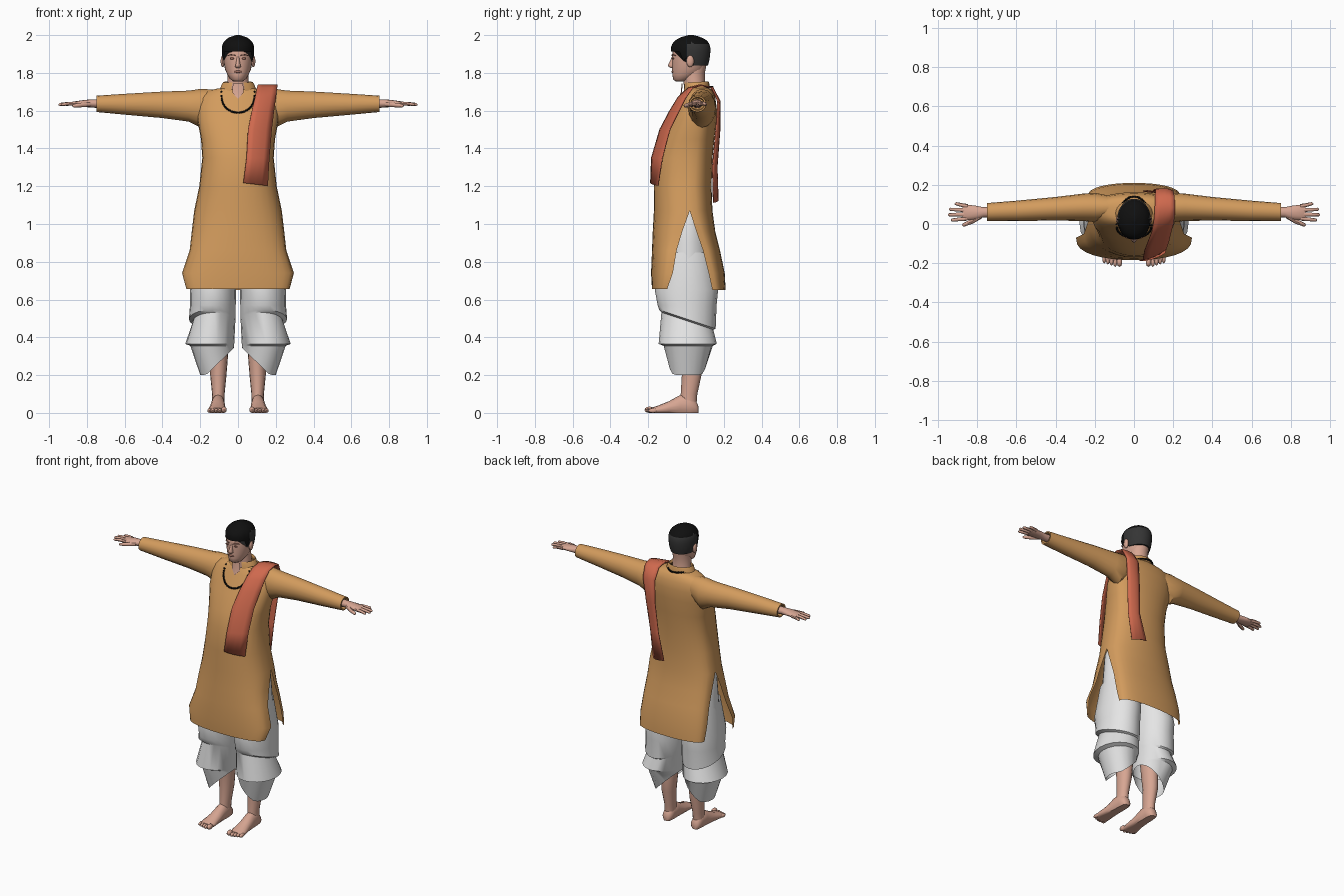
import bpy, bmesh, math
from mathutils import Vector

if "Cube" in bpy.data.objects:
    bpy.data.objects.remove(bpy.data.objects["Cube"])


def material(name, r, g, b):
    m = bpy.data.materials.new(name)
    m.diffuse_color = (r, g, b, 1)
    m.use_nodes = True
    m.node_tree.nodes["Principled BSDF"].inputs["Base Color"].default_value = m.diffuse_color
    return m


OCHRE = material("ochre_cloth", .65, .33, .11)
RUST = material("rust_cloth", .62, .14, .075)
WHITE = material("white_cloth", .78, .78, .78)
SKIN = material("skin", .68, .38, .29)
DARK_SKIN = material("dark_skin", .36, .16, .12)
BLACK = material("black", .005, .005, .005)
GREY = material("dark_grey", .035, .035, .035)


def finish(name, bm, mats, angle=45):
    bmesh.ops.remove_doubles(bm, verts=bm.verts, dist=.0004)
    bmesh.ops.recalc_face_normals(bm, faces=bm.faces)
    me = bpy.data.meshes.new(name)
    bm.to_mesh(me)
    bm.free()
    for m in mats:
        me.materials.append(m)
    ob = bpy.data.objects.new(name, me)
    bpy.context.collection.objects.link(ob)
    bpy.ops.object.select_all(action='DESELECT')
    ob.select_set(True)
    bpy.context.view_layer.objects.active = ob
    bpy.ops.object.shade_smooth_by_angle(angle=math.radians(angle))
    return ob


def add_grid(bm, rows, closed=True, caps=True):
    vs = [[bm.verts.new(p) for p in r] for r in rows]
    n = len(rows[0])
    for a, b in zip(vs, vs[1:]):
        for i in range(n if closed else n - 1):
            j = (i + 1) % n
            bm.faces.new((a[i], a[j], b[j], b[i]))
    if closed and caps:
        bm.faces.new(vs[0])
        bm.faces.new(vs[-1])


def loft(name, rows, mat, closed=True, caps=True, angle=45):
    bm = bmesh.new()
    add_grid(bm, rows, closed, caps)
    return finish(name, bm, [mat], angle)


def ring(z, cx, rx, yf, yb, n=24):
    ym, ry = (yf + yb) / 2, (yb - yf) / 2
    return [(cx + rx * math.sin(k), ym - ry * math.cos(k), z)
            for k in (2 * math.pi * i / n for i in range(n))]


def side_ring(x, cy, ry, cz, rz, n=16):
    return [(x, cy + ry * math.cos(k), cz + rz * math.sin(k))
            for k in (2 * math.pi * i / n for i in range(n))]


def tube(bm, pts, radii, n=8):
    rows = []
    d = (Vector(pts[-1]) - Vector(pts[0])).normalized()
    u = d.cross(Vector((0, 0, 1))).normalized()
    v = d.cross(u)
    for p, r in zip(pts, radii):
        rows.append([Vector(p) + r * (u * math.cos(k) + v * math.sin(k))
                     for k in (2 * math.pi * i / n for i in range(n))])
    add_grid(bm, rows)


def add_ball(bm, c, s, seg=10):
    g = bmesh.ops.create_uvsphere(bm, u_segments=seg, v_segments=max(4, seg // 2 + 1), radius=1)
    for v in g['verts']:
        v.co = Vector([c[i] + v.co[i] * s[i] for i in range(3)])


def table(tab, z):
    for a, b in zip(tab, tab[1:]):
        if z <= b[0]:
            t = max(0, (z - a[0]) / (b[0] - a[0]))
            return [p + (q - p) * t for p, q in zip(a, b)][1:]
    return tab[-1][1:]


# Tunic: two half shells that join above the side slits (z, half width, side y, centre y)
upper = [(1.07, .232, .02, -.17, .14), (1.2, .205, .01, -.17, .135), (1.35, .189, .02, -.162, .14),
         (1.45, .196, .03, -.13, .15), (1.55, .215, .05, -.085, .16), (1.62, .215, .07, -.05, .162),
         (1.67, .20, .08, -.027, .155), (1.70, .165, .08, -.012, .142), (1.715, .12, .07, -.003, .13),
         (1.722, .075, .05, 0, .115)]
front_tab = [(.655, .273, -.10, -.18), (.74, .296, -.07, -.185), (.86, .256, -.05, -.18),
             (.96, .245, -.02, -.176)] + [r[:4] for r in upper]
back_tab = [(.65, .235, .14, .21), (.74, .24, .12, .205), (.86, .235, .09, .18),
            (.96, .232, .055, .155)] + [r[:3] + r[4:] for r in upper]


def half(tab, n=16):
    rows = []
    for z, w, ys, yc in tab:
        ts = [math.pi * (i / n - .5) for i in range(n + 1)]
        rows.append([(w * math.sin(t), ys + (yc - ys) * abs(math.cos(t)) ** .75, z) for t in ts])
    return rows


def front_y(x, z):
    w, ys, yc = table(front_tab, z)
    return ys + (yc - ys) * max(0, 1 - (x / w) ** 2) ** .375


bm = bmesh.new()
add_grid(bm, half(front_tab), False)
add_grid(bm, half(back_tab), False)
finish("tunic", bm, [OCHRE], 60)

# Stand-up collar, open at the throat, and the skin showing in the opening
arc = [math.radians(22 + 316 * i / 24) for i in range(25)]
loft("collar", [[(r * math.sin(a), .055 - ry * math.cos(a), z + .012 * (1 - math.cos(a)) * top)
                 for a in arc] for r, ry, z, top in
                ((.10, .07, 1.705, 0), (.085, .068, 1.738, .3), (.078, .064, 1.748, .3), (.07, .06, 1.73, .3))],
     OCHRE, closed=False)
loft("throat_opening", [[(-w, y, z), (0, y - .006, z), (w, y, z)] for w, y, z in
                        ((.002, -.036, 1.665), (.03, -.022, 1.695), (.027, -.017, 1.745))], SKIN, closed=False)

# Shawl draped over one shoulder (inner x, outer x, inner y, outer y, z)
drape = [(.028, .157, -.187, -.148, 1.21), (.045, .165, -.182, -.125, 1.35), (.053, .178, -.138, -.085, 1.5),
         (.073, .19, -.085, -.035, 1.6), (.09, .20, -.042, .0, 1.67), (.10, .207, .01, .035, 1.72),
         (.105, .21, .07, .085, 1.735), (.108, .207, .13, .135, 1.722), (.11, .20, .172, .168, 1.65),
         (.105, .185, .176, .158, 1.5), (.09, .165, .162, .14, 1.3), (.045, .14, .168, .145, 1.12)]
rows = []
for xa, xb, ya, yb, z in drape:
    rows.append([(xa + (xb - xa) * t, ya + (yb - ya) * t + (.04 * t * (1 - t)) * (1 if ya > .1 else -1 if ya < 0 else 0),
                  z + .015 * (.5 - t) * (z < 1.3)) for t in (0, .25, .5, .75, 1)])
shawl = loft("shawl", rows, RUST, closed=False, angle=60)
mod = shawl.modifiers.new("thickness", 'SOLIDIFY')
mod.thickness, mod.offset = .006, 0

# Bead necklace lying on the chest
bm = bmesh.new()
for i in range(64):
    a = 2 * math.pi * i / 64
    x, c = .088 * math.sin(a), math.cos(a)
    if c >= 0:
        z = 1.70 - .11 * c ** .7
        y = front_y(x, z) - .005
    else:
        z, y = 1.70 + .025 * min(1, -3 * c), .14 * -c
    add_ball(bm, (x, y, z), (.006, .006, .006), 6)
finish("necklace", bm, [BLACK])

# Draped white trousers: hips, then tiered legs with a slanted hem
loft("trouser_hips", [ring(z, 0, r, -d, d + .02) for z, r, d in
                      ((1.12, .19, .10), (1.05, .217, .12), (.9, .228, .13), (.76, .235, .14))], WHITE)
leg_tab = [(.85, .003, .228, -.13, .14), (.65, .01, .255, -.165, .17), (.57, .012, .254, -.15, .162),
           (.495, .012, .26, -.142, .157), (.485, .014, .238, -.13, .145), (.365, .02, .279, -.145, .163),
           (.355, .02, .252, -.118, .142)]
for s, side in ((1, "left"), (-1, "right")):
    rows = []
    for z, xa, xb, yf, yb in leg_tab:
        tilt = .05 if z in (.495, .485) else 0
        rows.append([(x, y, zz - tilt * (y - .01) / .15)
                     for x, y, zz in ring(z, s * (xa + xb) / 2, (xb - xa) / 2, yf, yb, 20)])
    rows.append([(x, y, .345 - .145 * min(1, (abs(x) - .02) / .15))
                 for x, y, z in ring(.2, s * .11, .09, -.09, .105, 20)])
    loft(side + "_trouser_leg", rows, WHITE, caps=False, angle=35)

    # Bare shin and foot with toes
    loft(side + "_shin", [ring(z, s * x, r, yf, yb, 16) for z, x, r, yf, yb in
                          ((.05, .105, .033, -.03, .056), (.1, .104, .033, -.028, .06), (.2, .104, .043, -.022, .082),
                           (.3, .10, .047, -.03, .088), (.5, .10, .055, -.05, .08))], SKIN)
    bm = bmesh.new()
    rows = []
    for y, x, r, h in ((.066, .105, .015, .035), (.055, .105, .03, .06), (.02, .105, .036, .10), (-.03, .106, .037, .095),
                       (-.09, .108, .042, .062), (-.15, .111, .049, .038), (-.185, .111, .046, .026)):
        rows.append([(s * (x + r * math.cos(k)), y, max(0, h * (.4 + .6 * math.sin(k))))
                     for k in (2 * math.pi * i / 16 for i in range(16))])
    add_grid(bm, rows)
    for i in range(5):
        big = 1.4 if i == 0 else 1
        add_ball(bm, (s * (.074 + .004 * (i > 0) + .0185 * i), -.193 + .006 * max(0, i - 1), .012 * big),
                 (.0105 * big, .026, .012 * big))
    finish(side + "_foot", bm, [SKIN])

    # Sleeve
    loft(side + "_sleeve", [side_ring(s * x, y, ry, z, rz) for x, y, ry, z, rz in
                            ((.13, .085, .06, 1.64, .072), (.2, .085, .074, 1.613, .102), (.26, .085, .07, 1.624, .082),
                             (.4, .078, .06, 1.631, .07), (.6, .067, .052, 1.634, .055), (.75, .061, .046, 1.636, .043),
                             (.75, .061, .038, 1.636, .035), (.72, .061, .036, 1.636, .03))], OCHRE)

    # Hand with spread fingers
    bm = bmesh.new()
    add_grid(bm, [side_ring(s * x, y, ry, z, rz, 12) for x, y, ry, z, rz in
                  ((.72, .061, .026, 1.637, .024), (.77, .06, .026, 1.638, .022), (.81, .058, .036, 1.638, .019),
                   (.86, .059, .04, 1.636, .014), (.875, .06, .035, 1.635, .009))])
    for y0, y1, x1 in ((.028, .02, .935), (.05, .047, .95), (.071, .075, .945), (.091, .104, .915)):
        tube(bm, [(s * .85, y0, 1.637), (s * (.85 + x1) / 2, (y0 + y1) / 2, 1.637), (s * (x1 - .006), y1, 1.633),
                  (s * x1, y1, 1.632)], (.011, .0095, .008, .003))
    tube(bm, [(s * .785, .04, 1.635), (s * .83, .012, 1.63), (s * .87, -.005, 1.626), (s * .877, -.008, 1.625)],
         (.014, .012, .009, .003))
    finish(side + "_hand", bm, [SKIN])

    # Ear, eye and brow
    bm = bmesh.new()
    add_ball(bm, (s * .081, .022, 1.862), (.011, .02, .032), 12)
    finish(side + "_ear", bm, [SKIN])
    bm = bmesh.new()
    add_ball(bm, (s * .032, -.0685, 1.876), (.013, .005, .0055))
    finish(side + "_eye", bm, [DARK_SKIN])
    bm = bmesh.new()
    tube(bm, [(s * .014, -.076, 1.892), (s * .035, -.0695, 1.897), (s * .054, -.055, 1.891)], (.003, .004, .002), 6)
    finish(side + "_brow", bm, [DARK_SKIN])

# Neck and head
loft("neck", [ring(z, 0, r, yf, yb) for z, r, yf, yb in
              ((1.68, .07, -.01, .11), (1.74, .057, -.012, .10), (1.80, .056, -.02, .10), (1.85, .056, 0, .11))], SKIN)
loft("head", [ring(z, 0, r, yf, yb) for z, r, yf, yb in
              ((1.755, .022, -.055, -.01), (1.765, .04, -.068, .03), (1.79, .056, -.072, .075), (1.82, .069, -.073, .10),
               (1.86, .076, -.073, .112), (1.90, .079, -.073, .118), (1.94, .078, -.066, .118),
               (1.97, .06, -.04, .09), (1.985, .03, 0, .06))], SKIN, angle=80)

# Nose and lips
loft("nose", [ring(z, 0, r, yf, -.055, 10) for z, r, yf in
              ((1.826, .010, -.078), (1.832, .016, -.093), (1.842, .014, -.096), (1.862, .009, -.085), (1.888, .007, -.074))],
     SKIN, angle=60)
bm = bmesh.new()
add_ball(bm, (0, -.0705, 1.806), (.022, .007, .0065))
finish("lips", bm, [DARK_SKIN])

# Hair cap: hairline is high over the brow, low at the nape
hair_tab = [(1.82, .07, -.07, .112), (1.86, .081, -.075, .122), (1.90, .086, -.080, .129), (1.945, .085, -.078, .129),
            (1.97, .072, -.06, .112), (1.988, .048, -.03, .085), (2.0, .012, .012, .04)]
rows = []
for v in range(11):
    row = []
    for i in range(32):
        a = 2 * math.pi * i / 32
        c = math.cos(a)
        low = 1.912 if c > .55 else 1.865 if c > .3 else 1.885 if c > -.1 else 1.838
        z = low + (2.0 - low) * math.sin(math.pi / 2 * v / 10)
        r, yf, yb = table(hair_tab, z)
        row.append((r * math.sin(a), (yf + yb) / 2 - (yb - yf) / 2 * c, z))
    rows.append(row)
hair = loft("hair", rows, BLACK, angle=60)
hair.data.materials.append(GREY)
for p in hair.data.polygons:
    p.material_index = int(p.center.y > .0 and p.center.z < 1.955)
